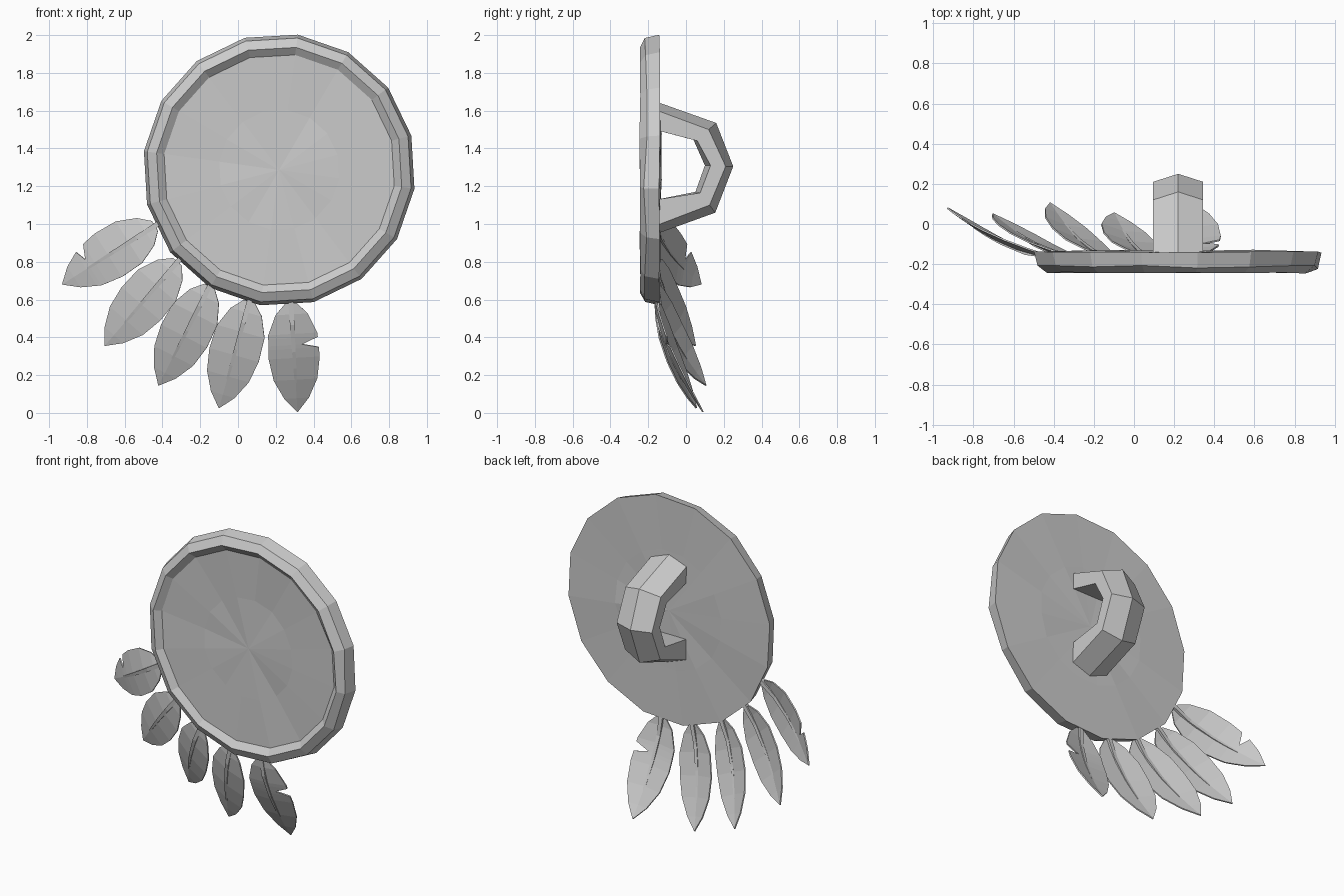
import bpy, bmesh, math, random
from mathutils import Vector

random.seed(4)
cube = bpy.data.objects.get("Cube")
if cube:
    bpy.data.objects.remove(cube)

grey = bpy.data.materials.new("plain grey")
grey.use_nodes = True
grey.diffuse_color = (0.6, 0.6, 0.6, 1)
grey.node_tree.nodes["Principled BSDF"].inputs["Base Color"].default_value = (0.6, 0.6, 0.6, 1)


def finish(bm, name):
    bmesh.ops.recalc_face_normals(bm, faces=bm.faces)
    mesh = bpy.data.meshes.new(name)
    bm.to_mesh(mesh)
    bm.free()
    mesh.materials.append(grey)
    obj = bpy.data.objects.new(name, mesh)
    bpy.context.collection.objects.link(obj)
    return obj


def bridge(bm, a, b):
    for i in range(len(a)):
        j = (i + 1) % len(a)
        bm.faces.new((a[i], a[j], b[j], b[i]))


# Shield: a lathed low-poly profile of (radius, y, unevenness)
SIDES = 16
CENTRE = Vector((0.218, 0, 1.286))
profile = [(0.38, -0.135, 0.008), (0.723, -0.14, 0.003), (0.705, -0.215, 0.01),
           (0.655, -0.243, 0.004), (0.615, -0.212, 0.005), (0.32, -0.205, 0.008)]
bm = bmesh.new()
rings = []
for r, y, uneven in profile:
    ring = []
    for i in range(SIDES):
        a = math.radians(14.6) + math.tau * i / SIDES
        off = Vector((r * math.cos(a), y + random.uniform(-uneven, uneven), r * math.sin(a)))
        ring.append(bm.verts.new(CENTRE + off))
    rings.append(ring)
for a, b in zip(rings, rings[1:]):
    bridge(bm, a, b)
for ring, y in ((rings[0], -0.135), (rings[-1], -0.205)):
    hub = bm.verts.new(CENTRE + Vector((0, y, 0)))
    for i in range(SIDES):
        bm.faces.new((ring[i], ring[(i + 1) % SIDES], hub))
finish(bm, "shield")

# Handle: hexagonal section swept round a bent arch, ridge points at mid width
ridge_out = [(-0.15, 1.645), (0.16, 1.535), (0.25, 1.305), (0.155, 1.06), (-0.15, 0.95)]
side_out = [(-0.15, 1.60), (0.12, 1.50), (0.21, 1.305), (0.125, 1.10), (-0.15, 0.995)]
side_in = [(-0.15, 1.495), (0.06, 1.44), (0.13, 1.31), (0.075, 1.165), (-0.15, 1.13)]
ridge_in = [(-0.15, 1.495), (0.04, 1.445), (0.10, 1.31), (0.05, 1.17), (-0.15, 1.13)]
LEFT, MID, RIGHT = 0.345, 0.22, 0.095
bm = bmesh.new()
sections = []
for ro, so, si, ri in zip(ridge_out, side_out, side_in, ridge_in):
    loop = [(MID, ro), (LEFT, so), (LEFT, si), (MID, ri), (RIGHT, si), (RIGHT, so)]
    sections.append([bm.verts.new((x, *p)) for x, p in loop])
for a, b in zip(sections, sections[1:]):
    bridge(bm, a, b)
bm.faces.new(sections[0])
bm.faces.new(sections[-1])
finish(bm, "handle")

# Feathers: folded blades that curl backwards, each with a tapered quill
WIDTHS = [(0, 0.03), (0.1, 0.085), (0.28, 0.13), (0.5, 0.135), (0.7, 0.115), (0.87, 0.065), (1, 0)]


def width(t):
    for (t0, w0), (t1, w1) in zip(WIDTHS, WIDTHS[1:]):
        if t <= t1:
            return w0 + (w1 - w0) * (t - t0) / (t1 - t0)
    return 0


def feather(name, root, tip, curl, twist, notch=None, notch_side=0):
    root, tip = Vector((root[0], 0, root[1])), Vector((tip[0], 0, tip[1]))
    axis = tip - root
    across = Vector((-axis.z, 0, axis.x)).normalized()

    def spine(t):
        bend = -0.16 + curl * max(t, 0) ** 1.6
        return root + axis * t + Vector((0, bend, 0))

    # Blade, with an optional torn notch on one edge
    stations = [t for t, w in WIDTHS[:-1]]
    if notch:
        stations = sorted([t for t in stations if abs(t - notch) > 0.06]
                          + [notch - 0.06, notch, notch + 0.035])
    bm = bmesh.new()
    rows = []
    for t in stations:
        row = []
        for side in (-1, 0, 1):
            w = width(t)
            if t == notch and side == notch_side:
                w = 0.045
            lift = Vector((0, w * (0.13 * abs(side) - twist * side), 0))
            row.append(bm.verts.new(spine(t) + across * w * side + lift))
        rows.append(row)
    for a, b in zip(rows, rows[1:]):
        for k in (0, 1):
            bm.faces.new((a[k], a[k + 1], b[k + 1], b[k]))
    end = bm.verts.new(spine(1))
    for k in (0, 1):
        bm.faces.new((rows[-1][k], rows[-1][k + 1], end))
    blade = finish(bm, name + "_blade")
    thick = blade.modifiers.new("thickness", "SOLIDIFY")
    thick.thickness = 0.008
    thick.offset = 0

    # Quill
    bm = bmesh.new()
    loops = []
    for t, r in ((-0.08, 0.017), (0.2, 0.015), (0.45, 0.012), (0.6, 0.01), (0.73, 0.007)):
        c = spine(t)
        loops.append([bm.verts.new(c + across * r * u + Vector((0, r * v, 0)))
                      for u, v in ((0.8, 0.8), (-0.8, 0.8), (-0.8, -0.8), (0.8, -0.8))])
    for a, b in zip(loops, loops[1:]):
        bridge(bm, a, b)
    bm.faces.new(loops[0])
    bm.faces.new(loops[-1])
    finish(bm, name + "_quill")


feather("feather_1", (-0.44, 0.99), (-0.93, 0.68), 0.24, 0.25, 0.70, -1)
feather("feather_2", (-0.32, 0.80), (-0.705, 0.355), 0.21, 0.2)
feather("feather_3", (-0.15, 0.67), (-0.42, 0.145), 0.265, 0.25)
feather("feather_4", (0.06, 0.59), (-0.10, 0.025), 0.215, 0.2)
feather("feather_5", (0.28, 0.58), (0.315, 0.005), 0.25, 0, 0.38, 1)
